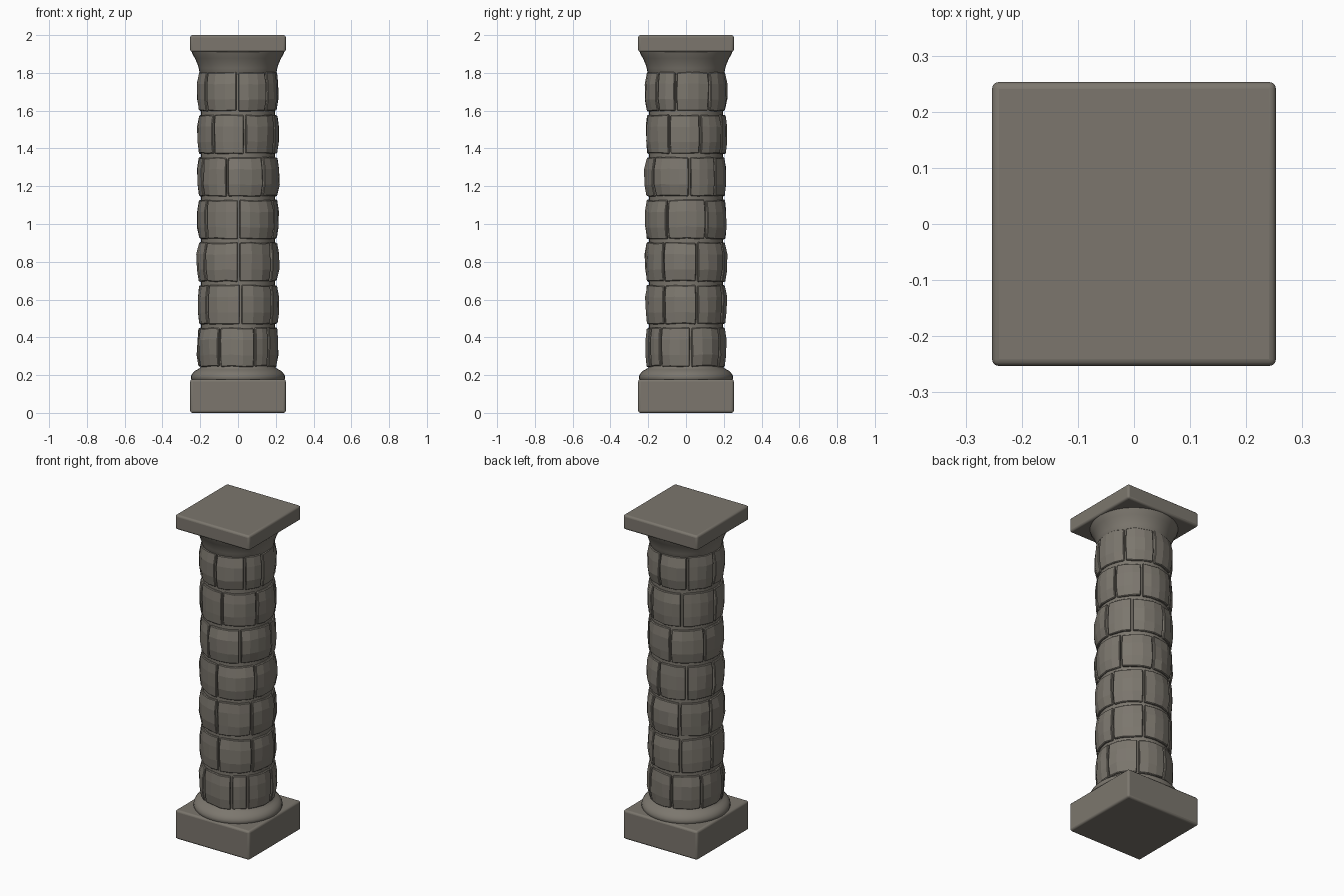
import bpy, bmesh, math, random

random.seed(4)
if "Cube" in bpy.data.objects:
    bpy.data.objects.remove(bpy.data.objects["Cube"], do_unlink=True)

stone = bpy.data.materials.new("warm grey stone")
stone.use_nodes = True
COLOUR = (0.2, 0.183, 0.155, 1)
stone.diffuse_color = COLOUR
stone.node_tree.nodes["Principled BSDF"].inputs["Base Color"].default_value = COLOUR


def finish(name, bm, bevel=0, segments=1, smooth=False):
    bmesh.ops.recalc_face_normals(bm, faces=bm.faces)
    mesh = bpy.data.meshes.new(name)
    bm.to_mesh(mesh)
    bm.free()
    mesh.materials.append(stone)
    obj = bpy.data.objects.new(name, mesh)
    bpy.context.collection.objects.link(obj)
    if bevel:
        mod = obj.modifiers.new("soft edges", "BEVEL")
        mod.width, mod.segments = bevel, segments
        mod.limit_method, mod.angle_limit = "ANGLE", math.radians(40)
    if smooth:
        bpy.ops.object.select_all(action="DESELECT")
        obj.select_set(True)
        bpy.context.view_layer.objects.active = obj
        bpy.ops.object.shade_smooth_by_angle(angle=math.radians(40))
    return obj


def slab(name, half, bottom, top):
    bm = bmesh.new()
    bmesh.ops.create_cube(bm, size=1)
    for v in bm.verts:
        v.co.x *= 2 * half
        v.co.y *= 2 * half
        v.co.z = top if v.co.z > 0 else bottom
    finish(name, bm, 0.012, 3, True)


def lathe(name, profile, sides=40):
    bm = bmesh.new()
    rings = [[bm.verts.new((r * math.cos(math.tau * i / sides),
                            r * math.sin(math.tau * i / sides), z))
              for i in range(sides)] for r, z in profile]
    for a, b in zip(rings, rings[1:]):
        for i in range(sides):
            j = (i + 1) % sides
            bm.faces.new((a[i], a[j], b[j], b[i]))
    bm.faces.new(rings[0])
    bm.faces.new(rings[-1])
    finish(name, bm, smooth=True)


def brick(bm, start, end, bottom, top):
    """Curved stone with chipped, slightly bulging facets."""
    cols = max(2, round((end - start) / 15))
    bulge = random.uniform(0.212, 0.221)
    levels = [(0, 0.207), (0.3, bulge), (0.7, bulge), (1, 0.207)]
    grid = []
    for c in range(cols + 1):
        ang = math.radians(start + (end - start) * c / cols)
        lo = bottom + random.uniform(-0.003, 0.004)
        hi = top + random.uniform(-0.004, 0.003)
        column = []
        for t, radius in [(0, 0.18)] + levels + [(1, 0.18)]:
            r = radius + (random.uniform(-0.003, 0.003) if radius > 0.18 else 0)
            column.append(bm.verts.new((r * math.sin(ang), -r * math.cos(ang),
                                        lo + (hi - lo) * t)))
        grid.append(column)
    n = len(grid[0])
    for a, b in zip(grid, grid[1:]):
        for k in range(n):
            m = (k + 1) % n
            bm.faces.new((a[k], b[k], b[m], a[m]))
    bm.faces.new(grid[0])
    bm.faces.new(grid[-1])


# Square base and rounded foot ring
slab("base_plinth", 0.253, 0.0, 0.178)
foot = [(0.2, 0.17), (0.243, 0.172), (0.249, 0.183), (0.248, 0.197), (0.24, 0.211),
        (0.227, 0.223), (0.212, 0.231), (0.2, 0.24), (0.196, 0.25)]
lathe("foot_ring", foot)

# Mortar core behind the stones
lathe("shaft_core", [(0.196, 0.22), (0.196, 1.82)])

# Seven courses of stones; joint angles run from the front towards the left side
COURSES = [(-28, 25, 50, 97, 146), (-50, 4, 57, 106, 155), (-54, 1, 56, 106, 155),
           (-52, 1, 62, 120, 170), (-62, -16, 38, 95, 137), (-38, 10, 65, 111, 152),
           (-52, -1, 45, 75, 126)]
for row, known in enumerate(COURSES):
    joints = list(known)
    rest = 360 + joints[0] - joints[-1]
    count = round(rest / 50)
    joints += [known[-1] + rest * i / count for i in range(1, count + 1)]
    bottom = 0.245 + row * 0.2255
    bm = bmesh.new()
    for a, b in zip(joints, joints[1:]):
        brick(bm, a + 1.5, b - 1.5, bottom, bottom + 0.205)
    finish(f"stone_course_{row + 1}", bm, 0.004)

# Flared capital and square top plate
flare = [(0.196, 1.79), (0.204, 1.805), (0.208, 1.825), (0.216, 1.85), (0.228, 1.877),
         (0.241, 1.9), (0.246, 1.915)]
lathe("capital_flare", flare)
slab("top_plate", 0.253, 1.91, 2.0)
